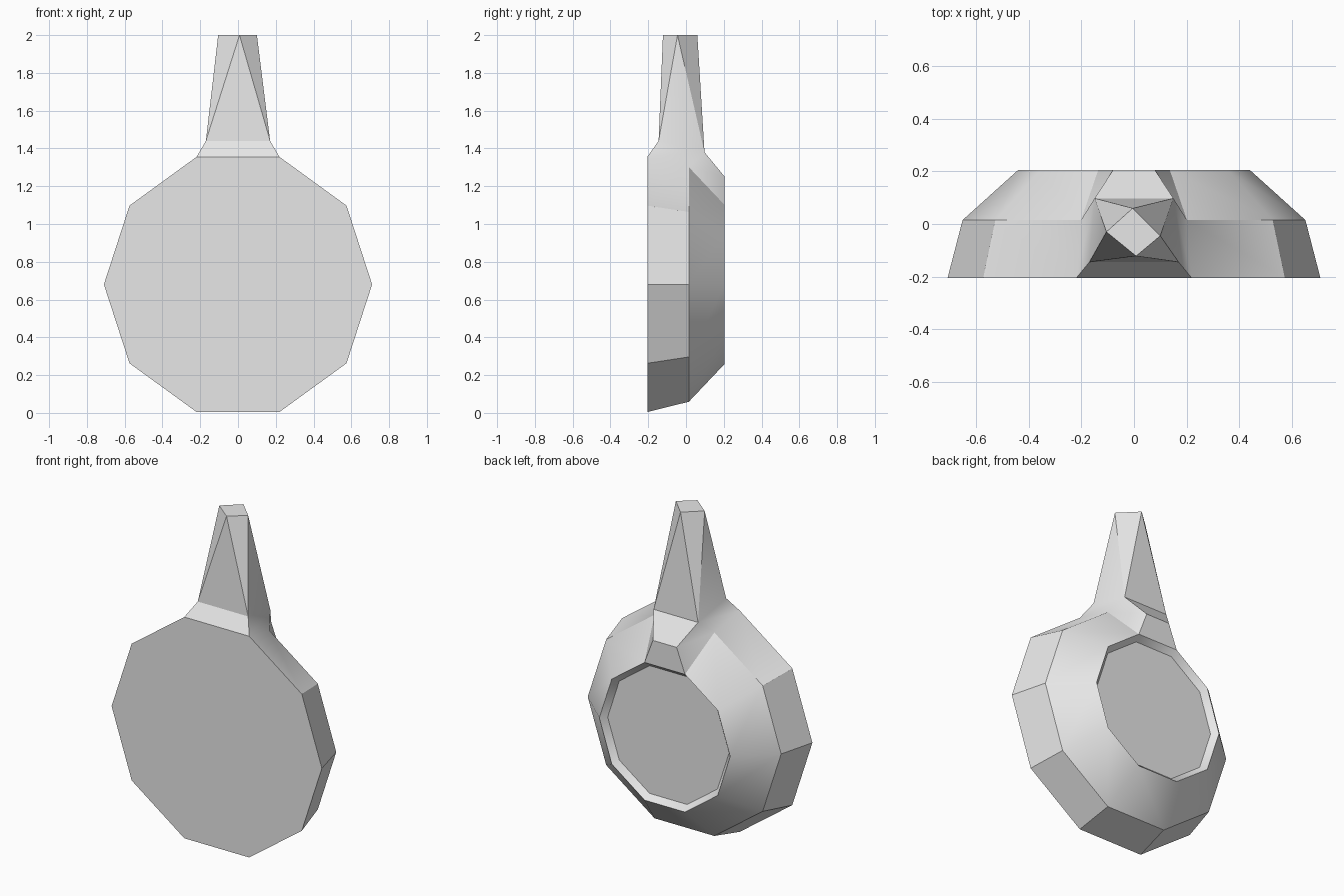
import bpy
import bmesh
from math import cos, sin, pi

if "Cube" in bpy.data.objects:
    bpy.data.objects.remove(bpy.data.objects["Cube"], do_unlink=True)

grey = bpy.data.materials.new("light grey")
grey.use_nodes = True
colour = (0.8, 0.8, 0.8, 1.0)
grey.diffuse_color = colour
grey.node_tree.nodes["Principled BSDF"].inputs["Base Color"].default_value = colour

SIDES = 10
CENTRE_Z = 0.68
# The segment between corners 2 and 3 is the top one, where the neck grows
TOP = 2

bm = bmesh.new()


def ring(radius, y):
    """Ten-sided ring facing the front, with a corner on each side."""
    angles = [2 * pi * i / SIDES for i in range(SIDES)]
    return [bm.verts.new((radius * cos(a), y, CENTRE_Z + radius * sin(a)))
            for a in angles]


def pair(x, y, z):
    """Mirrored corners, +x first."""
    return [bm.verts.new((s * x, y, z)) for s in (1, -1)]


def bridge(a, b, skip=None):
    for i in range(SIDES):
        if i != skip:
            j = (i + 1) % SIDES
            bm.faces.new((a[i], a[j], b[j], b[i]))


# Disc: rim, wide rear bevel and shallow recessed rear panel
front = ring(0.71, -0.205)
middle = ring(0.653, 0.015)
back = ring(0.442, 0.205)
panel = ring(0.41, 0.17)
bm.faces.new(front)
bridge(front, middle, TOP)
bridge(middle, back, TOP)
bridge(back, panel)
bm.faces.new(panel)

# Neck: flares from the top of the disc into the grip
neck_front = pair(0.17, -0.145, 1.44)
neck_back = pair(0.15, 0.098, 1.38)
bump = pair(0.08, 0.205, 1.25)
f, m, b = (r[TOP:TOP + 2] for r in (front, middle, back))
for lower, upper in ((f, neck_front), (neck_back, bump), (bump, b)):
    bm.faces.new((lower[0], lower[1], upper[1], upper[0]))
for s in range(2):
    bm.faces.new((f[s], m[s], neck_back[s], neck_front[s]))
    bm.faces.new((m[s], b[s], bump[s], neck_back[s]))

# Grip: square base twisting into a diamond top
base = [neck_front[1], neck_front[0], neck_back[0], neck_back[1]]
tip = [bm.verts.new((x, y, 2.0)) for x, y in
       ((0.008, -0.122), (0.1, -0.045), (-0.005, 0.06), (-0.105, -0.03))]
for i in range(4):
    j = (i + 1) % 4
    bm.faces.new((base[i], base[j], tip[i]))
    bm.faces.new((base[j], tip[j], tip[i]))
bm.faces.new(tip)

bmesh.ops.recalc_face_normals(bm, faces=bm.faces)
mesh = bpy.data.meshes.new("disc_with_grip")
bm.to_mesh(mesh)
bm.free()
mesh.materials.append(grey)

disc = bpy.data.objects.new("disc_with_grip", mesh)
bpy.context.collection.objects.link(disc)
bpy.ops.object.select_all(action="DESELECT")
disc.select_set(True)
bpy.context.view_layer.objects.active = disc
bpy.ops.object.shade_smooth_by_angle(angle=pi / 6)
